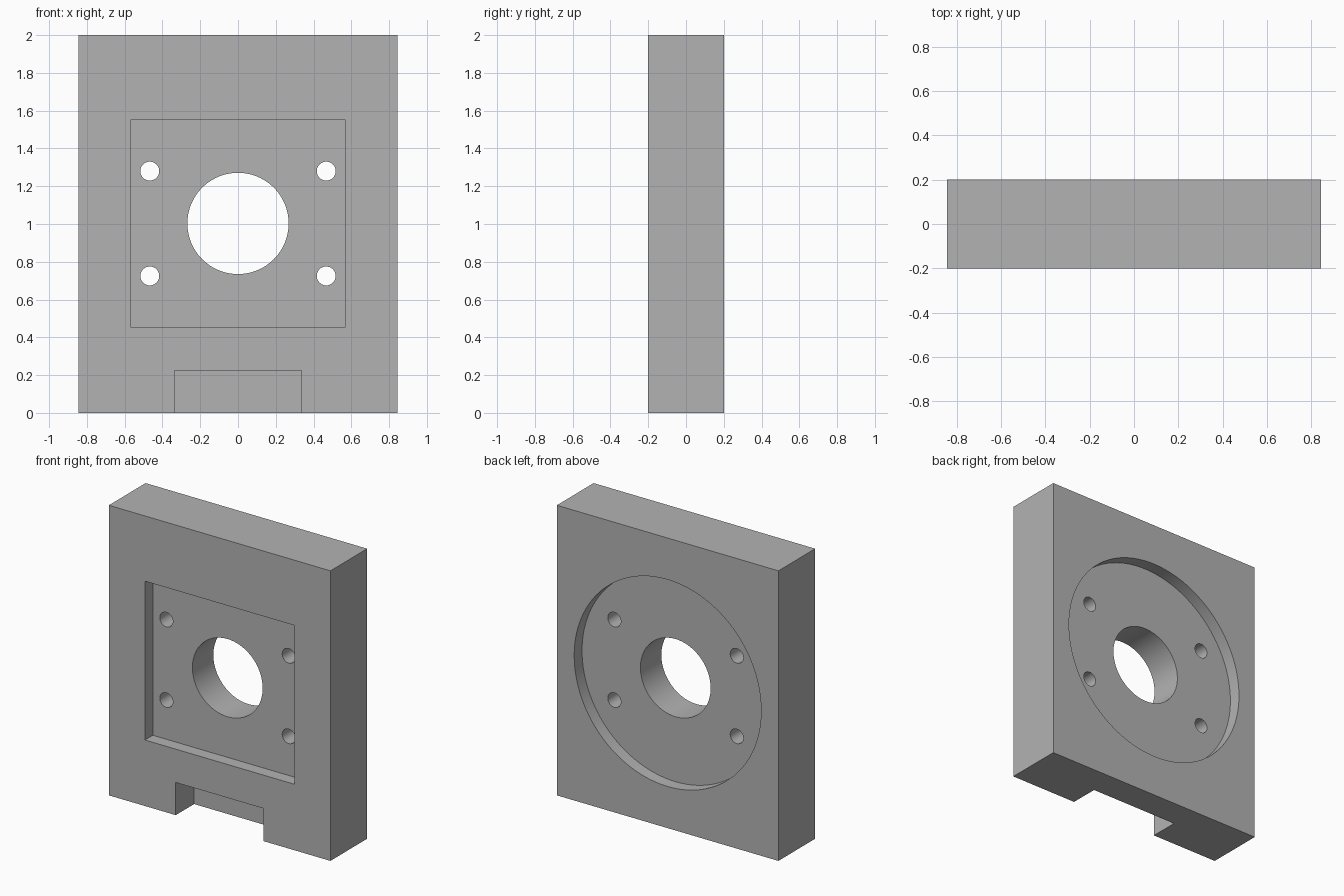
import bpy
import math

default = bpy.data.objects.get("Cube")
if default:
    bpy.data.objects.remove(default, do_unlink=True)

HALF_W, HALF_D, HEIGHT = 0.845, 0.2, 2.0
MID_Z = 1.0
RECESS = 0.086          # depth of the front and back pockets
OVER = 0.1              # how far cutters stick out of the plate

grey = bpy.data.materials.new("plain_grey")
grey.use_nodes = True
colour = (0.45, 0.45, 0.45, 1)
grey.diffuse_color = colour
grey.node_tree.nodes["Principled BSDF"].inputs["Base Color"].default_value = colour


def box(name, x, y, z):
    """Box from (min, max) ranges along each axis."""
    ranges = (x, y, z)
    bpy.ops.mesh.primitive_cube_add(size=1, location=[(a + b) / 2 for a, b in ranges])
    ob = bpy.context.object
    ob.name = name
    ob.scale = [b - a for a, b in ranges]
    bpy.ops.object.transform_apply(location=True, rotation=False, scale=True)
    ob.data.materials.append(grey)
    return ob


def bore(name, x, z, radius, y, sides):
    """Cylinder running along y between the two given y values."""
    bpy.ops.mesh.primitive_cylinder_add(
        vertices=sides, radius=radius, depth=y[1] - y[0],
        location=(x, (y[0] + y[1]) / 2, z), rotation=(math.pi / 2, 0, 0))
    ob = bpy.context.object
    ob.name = name
    bpy.ops.object.transform_apply(location=True, rotation=True, scale=True)
    ob.data.materials.append(grey)
    return ob


plate = box("mounting_plate", (-HALF_W, HALF_W), (-HALF_D, HALF_D), (0, HEIGHT))

front, back = -HALF_D - OVER, HALF_D + OVER
cutters = [
    # square pocket in the front
    box("front_pocket_cutter", (-0.57, 0.57), (front, -HALF_D + RECESS),
        (MID_Z - 0.545, MID_Z + 0.55)),
    # round pocket in the back
    bore("back_pocket_cutter", 0, MID_Z, 0.713, (HALF_D - RECESS, back), 128),
    # notch in the lower front edge, half the plate deep
    box("bottom_notch_cutter", (-0.335, 0.335), (front, 0), (-OVER, 0.225)),
    # central through hole
    bore("centre_hole_cutter", 0, MID_Z + 0.003, 0.268, (front, back), 96),
]
# four screw holes
for x in (-0.467, 0.467):
    for z in (0.725, 1.28):
        cutters.append(bore("screw_hole_cutter", x, z, 0.05, (front, back), 40))

bpy.ops.object.select_all(action="DESELECT")
bpy.context.view_layer.objects.active = plate
plate.select_set(True)
for cutter in cutters:
    cutter.hide_render = True
    mod = plate.modifiers.new(cutter.name, "BOOLEAN")
    mod.operation = "DIFFERENCE"
    mod.solver = "EXACT"
    mod.object = cutter
    bpy.ops.object.modifier_apply(modifier=mod.name)
    bpy.data.objects.remove(cutter, do_unlink=True)

bpy.ops.object.shade_smooth_by_angle(angle=math.radians(30))
